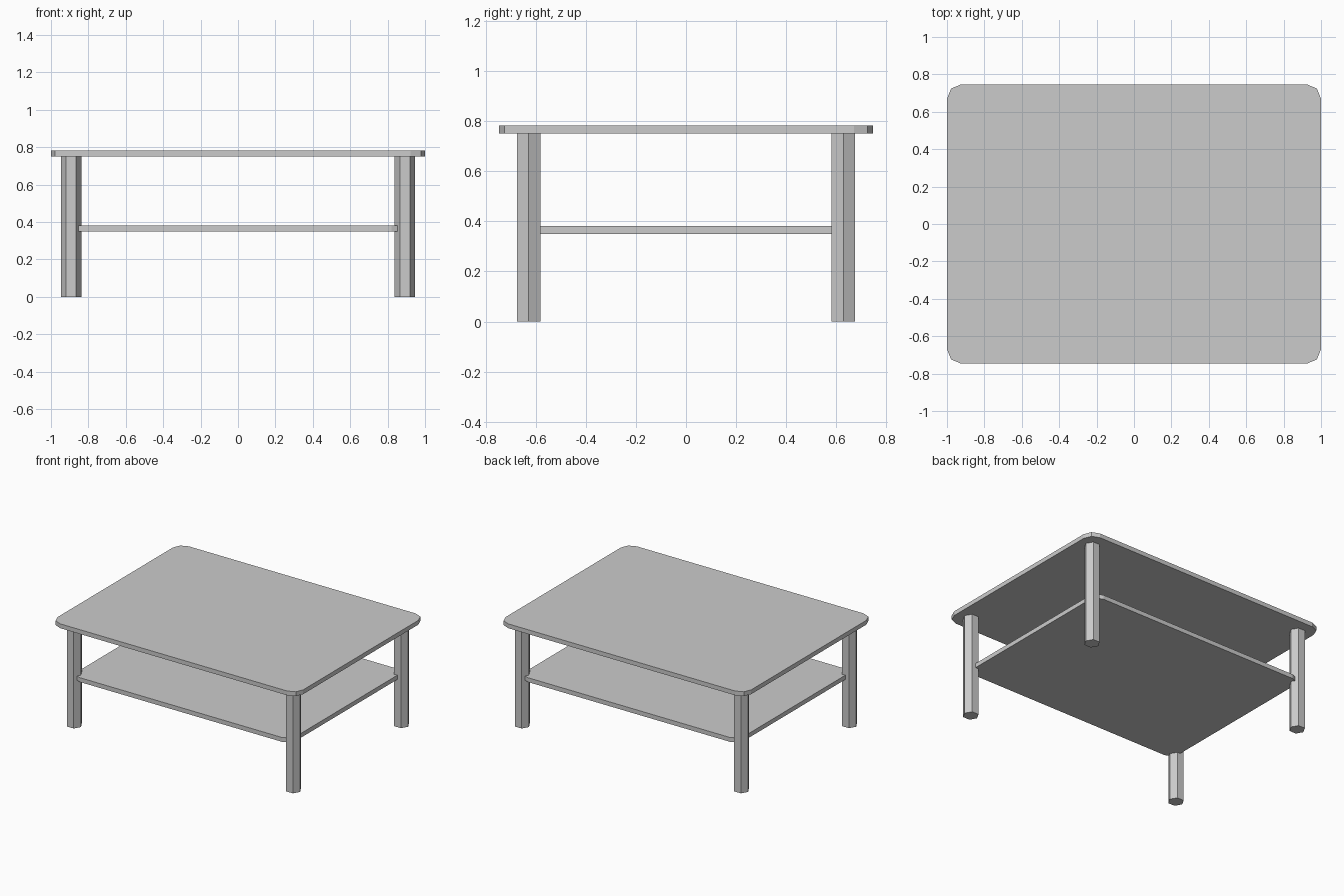
import bpy
import bmesh

cube = bpy.data.objects.get("Cube")
if cube:
    bpy.data.objects.remove(cube, do_unlink=True)

grey = bpy.data.materials.new("light_grey")
COLOR = (0.6, 0.6, 0.6, 1.0)
grey.diffuse_color = COLOR
grey.use_nodes = True
grey.node_tree.nodes["Principled BSDF"].inputs["Base Color"].default_value = COLOR


def add_object(name, bm, location):
    mesh = bpy.data.meshes.new(name)
    bmesh.ops.recalc_face_normals(bm, faces=bm.faces)
    bm.to_mesh(mesh)
    bm.free()
    mesh.materials.append(grey)
    obj = bpy.data.objects.new(name, mesh)
    obj.location = location
    bpy.context.collection.objects.link(obj)


def rounded_board(name, half_x, half_y, bottom, thickness, radius):
    """Flat board whose upright corner edges are rounded in two steps."""
    bm = bmesh.new()
    bmesh.ops.create_cube(bm, size=2)
    bmesh.ops.scale(bm, vec=(half_x, half_y, thickness / 2), verts=bm.verts)
    upright = [e for e in bm.edges
               if abs(e.verts[0].co.z - e.verts[1].co.z) > thickness / 2]
    bmesh.ops.bevel(bm, geom=upright, offset=radius, segments=2,
                    profile=0.5, affect='EDGES')
    add_object(name, bm, (0, 0, bottom + thickness / 2))


def hex_leg(name, x, y, height, radius):
    """Six-sided leg with a flat face to the front and back."""
    bm = bmesh.new()
    bmesh.ops.create_cone(bm, cap_ends=True, segments=6, radius1=radius,
                          radius2=radius, depth=height)
    # Put a corner edge on the x axis whatever the starting angle is
    if max(v.co.x for v in bm.verts) < radius * 0.95:
        for v in bm.verts:
            v.co.x, v.co.y = v.co.y, v.co.x
    add_object(name, bm, (x, y, height / 2))


# Table top and the smaller shelf beneath it
rounded_board("table_top", 1.0, 0.747, 0.75, 0.032, 0.077)
rounded_board("lower_shelf", 0.89, 0.665, 0.35, 0.032, 0.068)

# Four legs
for side, sx in (("left", 1), ("right", -1)):
    for end, sy in (("front", -1), ("back", 1)):
        hex_leg(f"{end}_{side}_leg", sx * 0.892, sy * 0.628, 0.75, 0.054)
